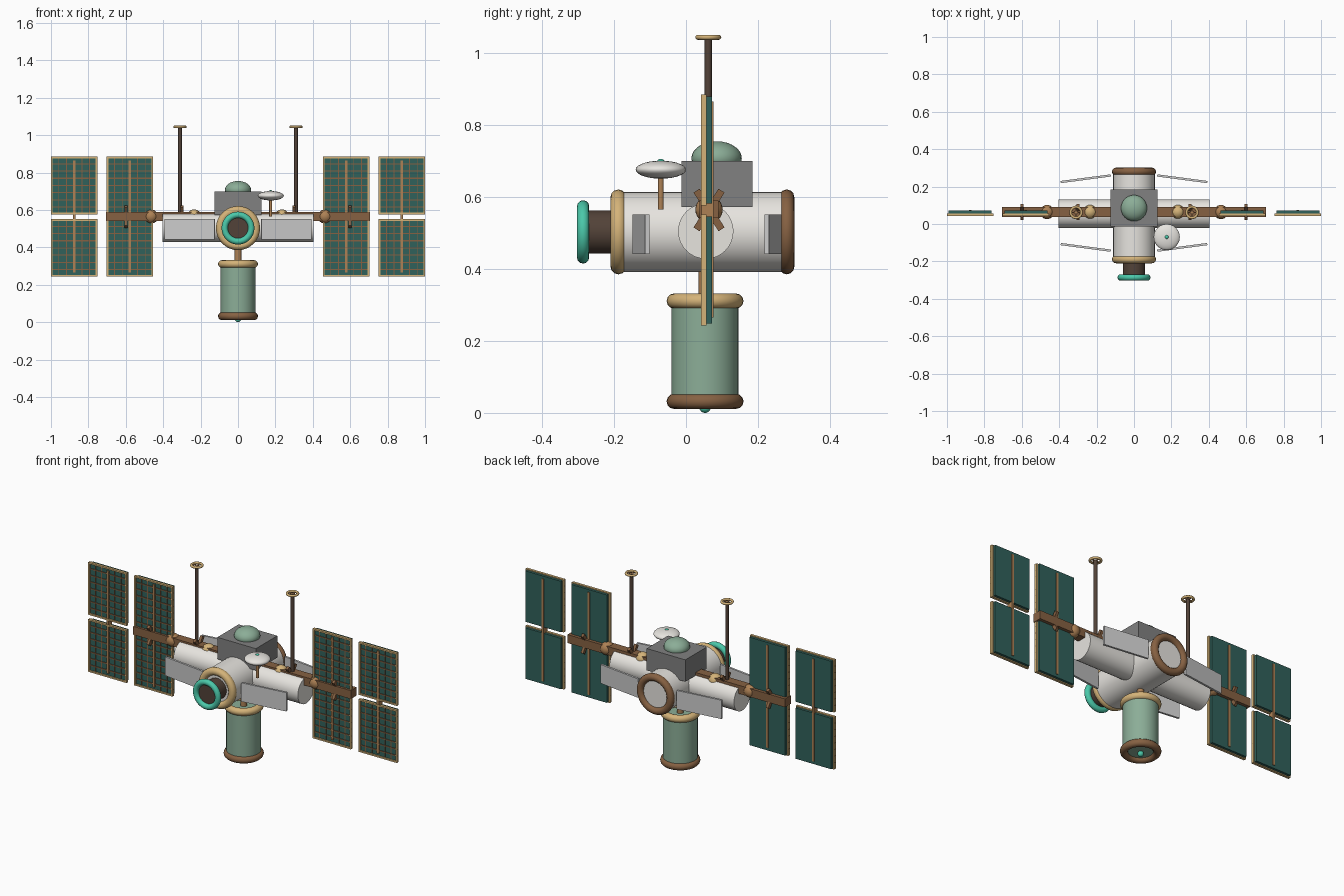
import bpy, math
from mathutils import Vector

if "Cube" in bpy.data.objects:
    bpy.data.objects.remove(bpy.data.objects["Cube"])

def mat(name, r, g, b):
    m = bpy.data.materials.new(name)
    m.diffuse_color = (r, g, b, 1)
    m.use_nodes = True
    m.node_tree.nodes["Principled BSDF"].inputs["Base Color"].default_value = m.diffuse_color
    return m

WHITE = mat("hull_white", .80, .78, .74)
GOLD = mat("gold", .66, .45, .19)
BROWN = mat("brown", .24, .12, .055)
COPPER = mat("copper", .42, .22, .09)
DARK = mat("dark_brown", .085, .055, .04)
GREEN = mat("sage_green", .26, .42, .31)
TEAL = mat("bright_teal", .07, .58, .40)
CELL = mat("cell_teal", .03, .12, .105)
PALE = mat("radiator_grey", .62, .63, .64)
GREY = mat("box_grey", .22, .22, .22)
ROT = {'x': (0, math.pi / 2, 0), 'y': (math.pi / 2, 0, 0), 'z': (0, 0, 0)}

def finish(name, m, smooth=True):
    o = bpy.context.object
    o.name = name
    o.data.materials.append(m)
    if smooth:
        bpy.ops.object.shade_smooth_by_angle(angle=math.radians(40))
    return o

def cyl(name, m, c, r, length, axis='z', n=32):
    bpy.ops.mesh.primitive_cylinder_add(vertices=n, radius=r, depth=length, location=c, rotation=ROT[axis])
    return finish(name, m)

def ring(name, m, c, outer, tube, axis='z'):
    bpy.ops.mesh.primitive_torus_add(major_radius=outer - tube, minor_radius=tube, major_segments=32,
                                     minor_segments=12, location=c, rotation=ROT[axis])
    return finish(name, m)

def ball(name, m, c, r, rz=None):
    bpy.ops.mesh.primitive_uv_sphere_add(segments=24, ring_count=14, radius=1, location=c)
    bpy.context.object.scale = (r, r, rz or r)
    return finish(name, m)

def box(name, m, lo, hi, rot=(0, 0, 0)):
    lo, hi = Vector(lo), Vector(hi)
    bpy.ops.mesh.primitive_cube_add(size=1, location=(lo + hi) / 2, rotation=rot)
    bpy.context.object.scale = hi - lo
    return finish(name, m, False)

# pressurised modules
cyl("main_module", WHITE, (0, .045, .503), .111, .475, 'y')
ring("front_collar", GOLD, (0, -.188, .503), .118, .022, 'y')
ring("rear_collar", BROWN, (0, .28, .503), .118, .021, 'y')
cyl("cross_module", WHITE, (0, .055, .505), .077, .806, 'x')

# docking port
cyl("dock_tunnel", DARK, (0, -.235, .503), .06, .10, 'y')
ring("dock_ring", TEAL, (0, -.286, .503), .088, .017, 'y')

# hanging module
cyl("hanging_post", COPPER, (0, .053, .37), .018, .14)
cyl("hanging_module", GREEN, (0, .053, .17), .093, .28)
ring("hanging_top_collar", GOLD, (0, .053, .311), .107, .021)
ring("hanging_bottom_collar", BROWN, (0, .053, .032), .107, .021)
ball("bottom_beacon", TEAL, (0, .053, .016), .016)

# upper equipment box and dome
box("equipment_box", GREY, (-.125, -.013, .572), (.125, .185, .70))
ball("dome", GREEN, (0, .085, .708), .07, .047)

# dish antenna
cyl("dish_post", COPPER, (.175, -.07, .613), .008, .095, n=12)
ball("dish", WHITE, (.175, -.07, .676), .07, .025)
ball("dish_feed", TEAL, (.175, -.07, .694), .012)

# main truss beam
box("truss_beam", BROWN, (-.705, .037, .541), (.705, .09, .59))

def solar_panel(x0, x1, z0, z1):
    yf, yb, t = .042, .057, .009
    box("panel_cells", CELL, (x0 + t, .05, z0 + .005), (x1 - t, .072, z1 - .005))
    # gold border
    for z in (z0, z1 - t):
        box("panel_frame_rail", GOLD, (x0, yf, z), (x1, yb, z + t))
    for x in (x0, x1 - t):
        box("panel_frame_side", GOLD, (x, yf, z0), (x + t, yb, z1))
    # cell dividers
    for i in range(1, 8):
        z = z0 + (z1 - z0) * i / 8
        box("cell_row_line", BROWN, (x0, .046, z - .003), (x1, .052, z + .003))
    for i in (1, 2, 4, 5):
        x = x0 + (x1 - x0) * i / 6
        box("cell_column_line", BROWN, (x - .002, .047, z0), (x + .002, .052, z1))

for s in (-1, 1):
    # solar arrays
    for cx in (.578, .876):
        for z0 in (.243, .577):
            solar_panel(s * cx - .124, s * cx + .124, z0, z0 + .308)
        box("array_spar", COPPER, (s * cx - .007, .043, .265), (s * cx + .007, .076, .865))
    # truss joints and cross braces
    ball("inner_joint", GOLD, (s * .235, .064, .565), .038)
    ball("outer_joint", COPPER, (s * .465, .064, .565), .038)
    for x in (.30, .60):
        for a in (-1, 1):
            box("cross_brace", BROWN, (s * x - .008, .054, .50), (s * x + .008, .074, .628),
                (a * math.radians(33), 0, 0))
    # masts
    cyl("mast", DARK, (s * .31, .062, .81), .01, .47, n=12)
    ring("mast_ring", GOLD, (s * .31, .062, 1.044), .036, .007)
    for a in (0, math.pi / 2):
        box("mast_ring_spoke", COPPER, (s * .31 - .03, .059, 1.039), (s * .31 + .03, .065, 1.045), (0, 0, a))
    # angled radiators
    for f, yc in ((-1, -.125), (1, .242)):
        box("radiator", PALE, (s * .258 - .135, yc - .006, .442), (s * .258 + .135, yc + .006, .552),
            (0, 0, s * f * math.radians(-7.5) * (1)))
